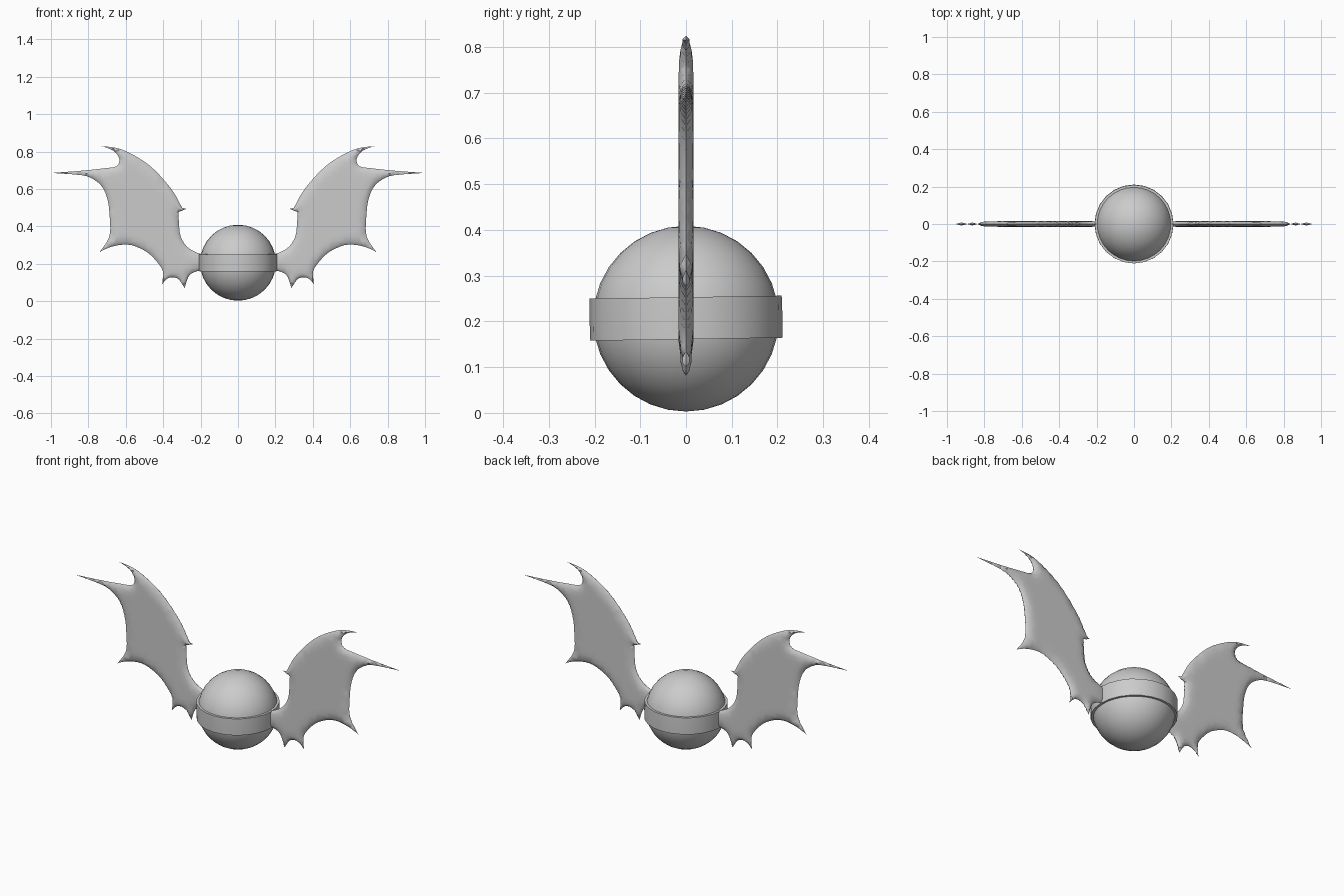
import bpy, bmesh, math
from mathutils import Vector, Matrix
from mathutils.geometry import delaunay_2d_cdt, intersect_point_line

if "Cube" in bpy.data.objects:
    bpy.data.objects.remove(bpy.data.objects["Cube"])

grey = bpy.data.materials.new("plain grey")
grey.diffuse_color = (0.6, 0.6, 0.6, 1)
grey.use_nodes = True
grey.node_tree.nodes["Principled BSDF"].inputs["Base Color"].default_value = grey.diffuse_color


def finish(name, bm, angle):
    bmesh.ops.recalc_face_normals(bm, faces=bm.faces)
    me = bpy.data.meshes.new(name)
    bm.to_mesh(me)
    bm.free()
    me.materials.append(grey)
    ob = bpy.data.objects.new(name, me)
    bpy.context.collection.objects.link(ob)
    bpy.ops.object.select_all(action='DESELECT')
    ob.select_set(True)
    bpy.context.view_layer.objects.active = ob
    bpy.ops.object.shade_smooth_by_angle(angle=math.radians(angle))
    return ob


# Ball
bm = bmesh.new()
bmesh.ops.create_uvsphere(bm, u_segments=32, v_segments=16, radius=0.203,
                          matrix=Matrix.Translation((0, 0, 0.206)))
finish("ball", bm, 40)

# Band around the middle, very slightly tilted
bm = bmesh.new()
profile = [(0.192, -0.046), (0.21, -0.046), (0.211, 0), (0.21, 0.046), (0.192, 0.046)]
vs = [bm.verts.new((r, 0, z)) for r, z in profile]
es = [bm.edges.new((vs[i], vs[(i + 1) % 5])) for i in range(5)]
bmesh.ops.spin(bm, geom=vs + es, axis=(0, 0, 1), cent=(0, 0, 0),
               angle=2 * math.pi, steps=24, use_merge=True)
bmesh.ops.remove_doubles(bm, verts=bm.verts, dist=1e-4)
bm.transform(Matrix.Translation((0, 0, 0.207)) @ Matrix.Rotation(math.radians(0.9), 4, 'X'))
finish("band", bm, 40)

# Wing outline: curved spans that meet at sharp tips
spans = [
    [(0.19, 0.25), (0.23, 0.264), (0.275, 0.294), (0.307, 0.348), (0.316, 0.42), (0.318, 0.478)],
    [(0.318, 0.478), (0.30, 0.484), (0.275, 0.494)],
    [(0.275, 0.494), (0.297, 0.499), (0.307, 0.515), (0.356, 0.60), (0.463, 0.718),
     (0.57, 0.788), (0.65, 0.82), (0.73, 0.829)],
    [(0.73, 0.829), (0.666, 0.805), (0.634, 0.76), (0.65, 0.722), (0.714, 0.711),
     (0.837, 0.698), (0.998, 0.686)],
    [(0.998, 0.686), (0.837, 0.674), (0.773, 0.652), (0.725, 0.61), (0.698, 0.545),
     (0.687, 0.465), (0.687, 0.348), (0.741, 0.262)],
    [(0.741, 0.262), (0.70, 0.283), (0.639, 0.30), (0.57, 0.30), (0.49, 0.265),
     (0.436, 0.214), (0.402, 0.16), (0.406, 0.091)],
    [(0.406, 0.091), (0.378, 0.121), (0.345, 0.128), (0.315, 0.115), (0.285, 0.069)],
    [(0.285, 0.069), (0.272, 0.115), (0.25, 0.148), (0.19, 0.17)],
    [(0.19, 0.17), (0.19, 0.25)],
]


def smooth_span(pts, steps=3):
    # Catmull-Rom curve, without its last point
    p = [Vector(q) for q in [pts[0]] + pts + [pts[-1]]]
    out = []
    for a, b, c, d in zip(p, p[1:], p[2:], p[3:]):
        for k in range(steps):
            t = k / steps
            out.append(0.5 * (2 * b + (c - a) * t + (2 * a - 5 * b + 4 * c - d) * t * t
                              + (3 * b - a - 3 * c + d) * t ** 3))
    return out


outline = [q for s in spans for q in smooth_span(s)]
N = len(outline)
segs = [(outline[i], outline[(i + 1) % N]) for i in range(N)]


def edge_distance(p):
    best = 9
    for a, b in segs:
        q, t = intersect_point_line(p, a, b)
        q = a if t < 0 else b if t > 1 else Vector(q[:2])
        best = min(best, (p - q).length)
    return best


def inside(p):
    hit = False
    for a, b in segs:
        if (a.y > p.y) != (b.y > p.y) and p.x < a.x + (p.y - a.y) * (b.x - a.x) / (b.y - a.y):
            hit = not hit
    return hit


# Interior points: rings inset from the outline, then a coarse grid
inner = []
for off in (0.005, 0.016):
    for i, (a, b) in enumerate(segs):
        d = (b - a).normalized()
        p = (a + b) / 2 + off * Vector((d.y, -d.x))
        if inside(p) and edge_distance(p) > off * 0.85:
            inner.append(p)
for i in range(30):
    for j in range(28):
        p = Vector((0.2 + i * 0.028 + (j % 2) * 0.014, 0.07 + j * 0.028))
        if inside(p) and edge_distance(p) > 0.024:
            inner.append(p)

pts, _, tris, *_ = delaunay_2d_cdt(outline + inner, [], [list(range(N))], 1, 1e-5)
dist = [edge_distance(p) for p in pts]


def wing(name, side):
    # Two thin pillowed sheets sharing their rim
    bm = bmesh.new()
    sheets = [[], []]
    for p, d in zip(pts, dist):
        t = 0.016 * math.sqrt(max(0, 1 - (1 - min(d / 0.045, 1)) ** 2))
        front = bm.verts.new((side * p.x, -t, p.y))
        back = front if d < 1e-4 else bm.verts.new((side * p.x, t, p.y))
        sheets[0].append(front)
        sheets[1].append(back)
    for sheet in sheets:
        for f in tris:
            corners = [sheet[k] for k in f]
            if not bm.faces.get(corners):
                bm.faces.new(corners)
    finish(name, bm, 60)


wing("right_wing", 1)
wing("left_wing", -1)
